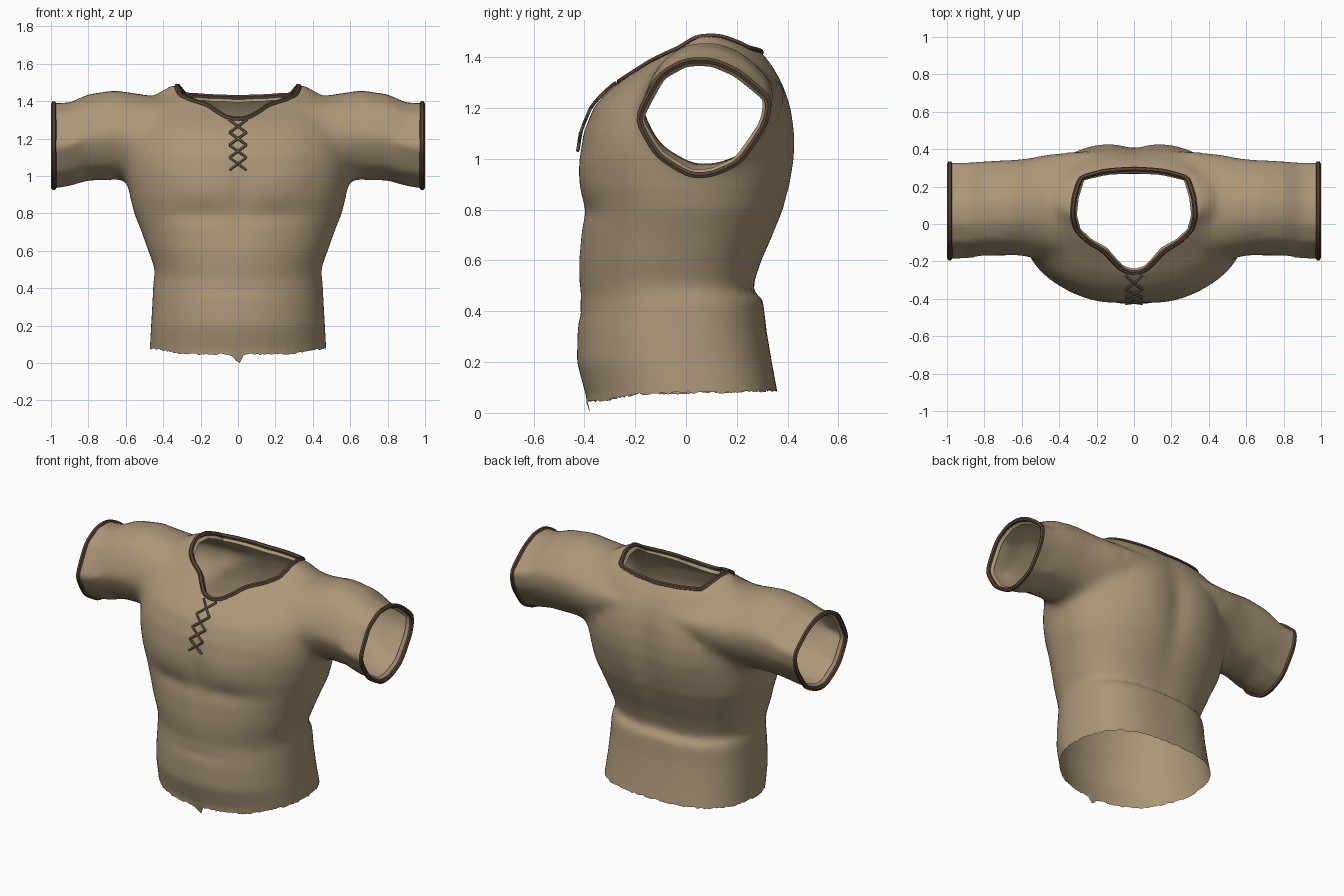
import bpy, bmesh, math, random
from mathutils import Vector
from mathutils.bvhtree import BVHTree
from mathutils.geometry import intersect_line_line_2d

if "Cube" in bpy.data.objects:
    bpy.data.objects.remove(bpy.data.objects["Cube"])

random.seed(4)


def material(name, rgb):
    m = bpy.data.materials.new(name)
    m.diffuse_color = (*rgb, 1)
    m.use_nodes = True
    m.node_tree.nodes["Principled BSDF"].inputs["Base Color"].default_value = m.diffuse_color
    return m


CLOTH = material("tan cloth", (0.41, 0.31, 0.19))
TRIM = material("dark brown trim", (0.10, 0.06, 0.038))
CORD = material("dull brown cord", (0.18, 0.137, 0.09))


def add_object(name, data, mat):
    ob = bpy.data.objects.new(name, data)
    bpy.context.collection.objects.link(ob)
    data.materials.append(mat)
    return ob


def loft(bm, rings):
    """Closed skin through a row of rings."""
    vs = [[bm.verts.new(p) for p in r] for r in rings]
    n = len(vs[0])
    for a, b in zip(vs, vs[1:]):
        for i in range(n):
            j = (i + 1) % n
            bm.faces.new((a[i], a[j], b[j], b[i]))
    bm.faces.new(vs[0])
    bm.faces.new(vs[-1])


def power(v, e):
    return math.copysign(abs(v) ** e, v)


ANG = [2 * math.pi * i / 64 for i in range(64)]

# Torso sections: height, half width, front y, back y
TORSO = [(-0.1, .475, -.35, .39), (.07, .472, -.395, .362), (.2, .465, -.43, .338),
         (.32, .458, -.427, .318), (.44, .452, -.415, .305), (.455, .450, -.413, .303),
         (.465, .443, -.413, .264), (.52, .450, -.42, .272), (.6, .480, -.422, .30),
         (.7, .515, -.415, .345), (.8, .555, -.405, .385), (.9, .580, -.415, .41),
         (1.0, .600, -.418, .423), (1.1, .600, -.405, .423), (1.2, .585, -.365, .41),
         (1.25, .57, -.323, .396), (1.3, .548, -.266, .378), (1.36, .515, -.178, .345),
         (1.41, .475, -.108, .308), (1.445, .425, -.05, .265), (1.482, .36, -.005, .18)]
# Sleeve sections: x, front y, back y, bottom z, top z
SLEEVE = [(.3, -.22, .385, 1.03, 1.42), (.44, -.20, .385, 1.0, 1.425), (.54, -.185, .362, .98, 1.44),
          (.66, -.172, .348, .978, 1.458), (.8, -.172, .34, .975, 1.437), (.9, -.188, .333, .945, 1.392),
          (1.1, -.2, .332, .915, 1.385)]
# Sleeve outline in a unit box: y, z
CUFF = [(-1, -.02), (-.65, .75), (-.27, 1), (.12, 1), (.5, .8), (1, .33),
        (.92, -.07), (.52, -.75), (.12, -.97), (-.19, -1), (-.68, -.64)]
CUFF = [Vector(a).lerp(Vector(b), k / 4) for a, b in zip(CUFF, CUFF[1:] + CUFF[:1]) for k in range(4)]

bm = bmesh.new()
rings = []
for z, w, f, b in TORSO:
    c, d = (f + b) / 2, (b - f) / 2
    low = min(1, max(0, (.9 - z) / .4))     # rounder belly and squarer back low down
    ring = []
    for a in ANG:
        e = .89 + low * (-.14 if math.sin(a) > 0 else .1)
        ring.append((w * power(math.cos(a), e), c + d * power(math.sin(a), e), z))
    rings.append(ring)
loft(bm, rings)
rings = []
for x, f, b, lo, hi in [(-s[0], *s[1:]) for s in reversed(SLEEVE)] + SLEEVE:
    soft = .15 if abs(x) > .85 else .55
    sec = [p.lerp(p.normalized(), soft) for p in CUFF]
    rings.append([(x, (f + b) / 2 + (b - f) / 2 * p.x, (lo + hi) / 2 + (hi - lo) / 2 * p.y) for p in sec])
loft(bm, rings)
bmesh.ops.recalc_face_normals(bm, faces=bm.faces)
block = bpy.data.meshes.new("block")
bm.to_mesh(block)
bm.free()

# Fuse torso and sleeves into one skin
shirt = add_object("shirt", block, CLOTH)
fuse = shirt.modifiers.new("fuse", 'REMESH')
fuse.mode, fuse.voxel_size = 'VOXEL', .02
soft = shirt.modifiers.new("soften", 'SMOOTH')
soft.factor, soft.iterations = .5, 6
skin = bpy.data.meshes.new_from_object(shirt.evaluated_get(bpy.context.evaluated_depsgraph_get()))
shirt.modifiers.clear()
shirt.data = skin
bm = bmesh.new()
bm.from_mesh(skin)

# Extra blending where the sleeves meet the body
for _ in range(14):
    joint = [v for v in bm.verts if .36 < abs(v.co.x) < .68 and .9 < v.co.z < 1.42]
    bmesh.ops.smooth_vert(bm, verts=joint, factor=.5, use_axis_x=True, use_axis_y=True, use_axis_z=True)
bm.normal_update()

# Chest, stomach and spine relief: x, z, x radius, z radius, push outward
FRONT = [(.2, .93, .16, .1, .012), (-.2, .93, .16, .1, .012), (.2, .79, .17, .05, -.01),
         (-.2, .79, .17, .05, -.01), (0, .85, .05, .18, -.01), (0, .39, .2, .025, -.005)]
BACK = [(0, 1.0, .08, .35, -.02), (.22, 1.1, .16, .25, .014), (-.22, 1.1, .16, .25, .014)]
for v in bm.verts:
    out = 1 if v.co.y > 0 else -1
    facing = v.normal.y * out
    if facing > 0:
        push = sum(p * math.exp(-((v.co.x - x) / rx) ** 2 - ((v.co.z - z) / rz) ** 2)
                   for x, z, rx, rz, p in (BACK if out > 0 else FRONT))
        v.co.y += out * push * facing
tree = BVHTree.FromBMesh(bm)

# Cut the cuffs and the sloping hem
for co, no in [((.985, 0, 0), (1, 0, 0)), ((-.985, 0, 0), (-1, 0, 0)), ((0, 0, .078), (0, .025, -1))]:
    bmesh.ops.bisect_plane(bm, geom=bm.verts[:] + bm.edges[:] + bm.faces[:],
                           plane_co=co, plane_no=no, clear_outer=True)

# Cut the neck opening
half = [(0, -.265), (.06, -.248), (.11, -.2), (.16, -.145), (.25, -.09), (.31, -.03),
        (.33, .05), (.318, .15), (.285, .25), (.15, .285), (0, .295)]
NECK = [Vector(p) for p in half] + [Vector((-x, y)) for x, y in half[-2:0:-1]]
MID = Vector((0, .04))


def neck_edge(co):
    """Point on the neckline in the direction of co, seen from above."""
    d = (Vector((co.x, co.y)) - MID).normalized() * 2
    for a, b in zip(NECK, NECK[1:] + NECK[:1]):
        hit = intersect_line_line_2d(MID, MID + d, a, b)
        if hit:
            return hit
    return min(NECK, key=lambda p: (p - MID).angle(d, 9))


def in_neck(f):
    c = f.calc_center_median()
    if c.z < 1.2 or f.normal.z < 0 or abs(c.x) > .4:
        return False
    return (c.xy - MID).length < (neck_edge(c) - MID).length


bmesh.ops.delete(bm, geom=[f for f in bm.faces if in_neck(f)], context='FACES')


def rim(test):
    return [v for v in bm.verts if v.is_boundary and test(v.co)]


def is_neck(c):
    return c.z > 1.2 and abs(c.x) < .5


for v in rim(is_neck):
    p = neck_edge(v.co)
    hit = tree.ray_cast(Vector((p.x, p.y, 2)), Vector((0, 0, -1)))[0]
    v.co = hit if hit else (p.x, p.y, v.co.z)

# Ragged hem, dipping to a torn point at the front
for v in rim(lambda c: c.z < .2):
    v.co.z += random.uniform(-.005, .005) - .022 * min(1, max(0, (-.2 - v.co.y) / .12))
    if v.co.y < 0 and abs(v.co.x) < .035:
        v.co.z *= abs(v.co.x) / .035
        v.co.y += .02 * (1 - abs(v.co.x) / .035)
tip = min(rim(lambda c: c.z < .2 and c.y < 0), key=lambda v: abs(v.co.x))
tip.co.z = 0


def piping(name, pts, radius, mat, cyclic=True):
    """Round cord along points, turned into a mesh."""
    cu = bpy.data.curves.new(name + " path", 'CURVE')
    cu.dimensions = '3D'
    cu.bevel_depth, cu.bevel_resolution = radius, 1
    cu.use_fill_caps = True
    sp = cu.splines.new('POLY')
    sp.points.add(len(pts) - 1)
    for q, p in zip(sp.points, pts):
        q.co = (*p, 1)
    sp.use_cyclic_u = cyclic
    tmp = bpy.data.objects.new("tmp", cu)
    bpy.context.collection.objects.link(tmp)
    me = bpy.data.meshes.new_from_object(tmp.evaluated_get(bpy.context.evaluated_depsgraph_get()))
    bpy.data.objects.remove(tmp)
    me.materials.clear()
    return add_object(name, me, mat)


# Piping on each opening, plus a narrow turned-in lip
OPENINGS = [("neck_trim", is_neck, 0, 1), ("left_cuff_trim", lambda c: c.x > .9, 1, 2),
            ("right_cuff_trim", lambda c: c.x < -.9, 1, 2)]
for name, test, i, j in OPENINGS:
    verts = rim(test)
    mid = sum((v.co for v in verts), Vector()) / len(verts)
    pts = sorted((v.co.copy() for v in verts), key=lambda p: math.atan2(p[j] - mid[j], p[i] - mid[i]))
    n = len(pts)
    for _ in range(3):
        pts = [(pts[k - 1] + pts[k] * 2 + pts[(k + 1) % n]) / 4 for k in range(n)]
    piping(name, pts[::2], .0135, TRIM)
    edges = [e for e in bm.edges if e.is_boundary and all(test(v.co) for v in e.verts)]
    new = bmesh.ops.extrude_edge_only(bm, edges=edges)["geom"]
    for v in [g for g in new if isinstance(g, bmesh.types.BMVert)]:
        inward = mid - v.co
        k = 3 - i - j
        inward[k] = 0
        v.co += inward.normalized() * .024
        v.co[k] -= .025 * (1 if k == 2 else math.copysign(1, v.co[k]))

for f in bm.faces:
    f.material_index = 0
    f.smooth = True
bm.to_mesh(skin)
bm.free()
skin.materials.clear()
skin.materials.append(CLOTH)

# Crossed lacing down the chest
ROWS, TOP, STEP = 4, 1.3, .067


def on_chest(x, z):
    hit = tree.ray_cast(Vector((x, -2, z)), Vector((0, 1, 0)))[0]
    return Vector((x, hit.y - .013, z))


for r in range(ROWS):
    for s in (-1, 1):
        pts = [on_chest(s * .045 * t, TOP - STEP * (r + .5 + .5 * t)) for t in (-1, -.5, 0, .5, 1)]
        piping(f"lace_{r}_{'a' if s < 0 else 'b'}", pts, .007, CORD, False)

for ob in bpy.context.scene.objects:
    ob.select_set(True)
    bpy.context.view_layer.objects.active = ob
bpy.ops.object.shade_smooth_by_angle(angle=math.radians(50))
